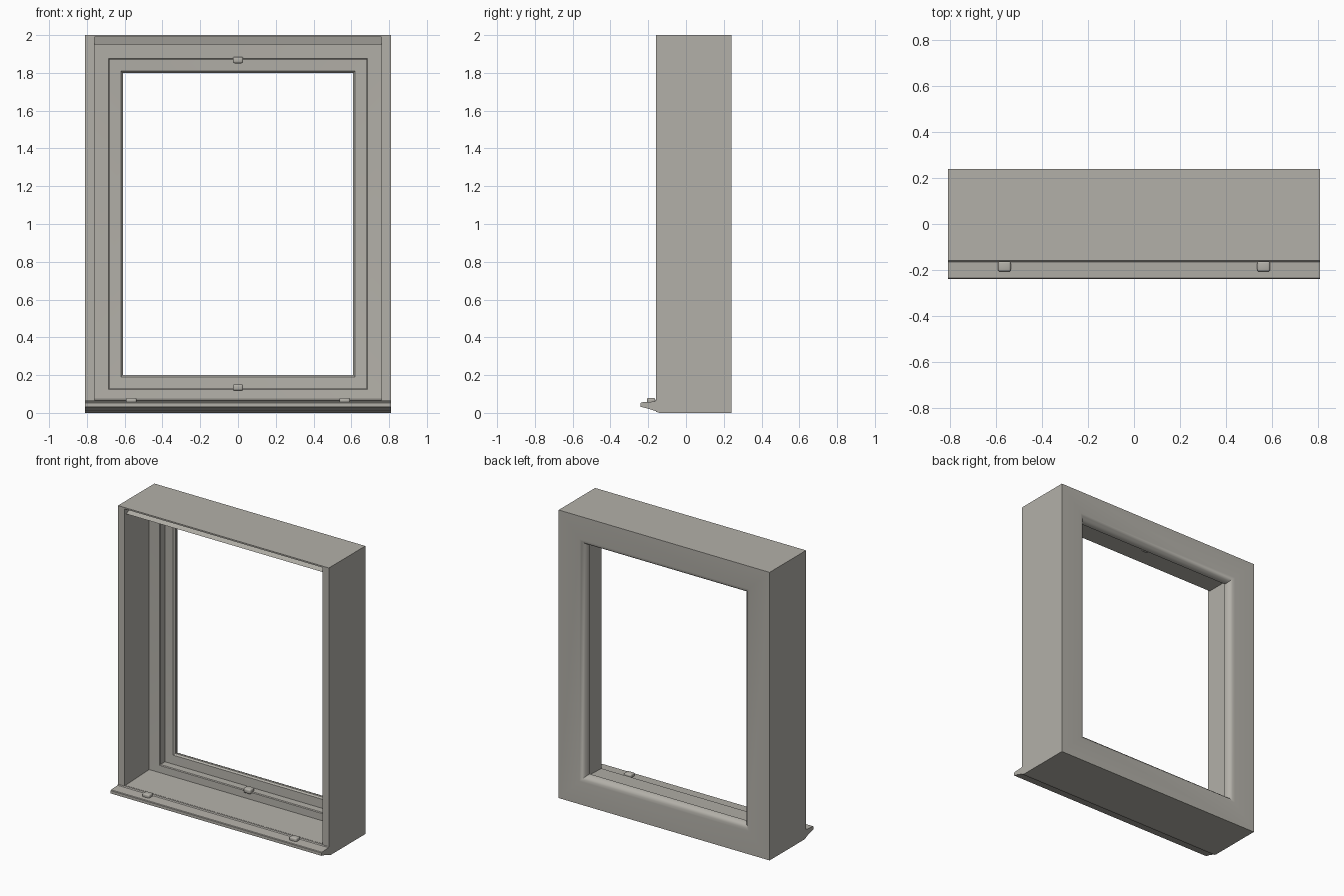
import bpy, bmesh
from mathutils import Vector

if "Cube" in bpy.data.objects:
    bpy.data.objects.remove(bpy.data.objects["Cube"], do_unlink=True)

paint = bpy.data.materials.new("warm grey")
paint.use_nodes = True
COLOUR = (0.45, 0.435, 0.395, 1)
paint.diffuse_color = COLOUR
paint.node_tree.nodes["Principled BSDF"].inputs["Base Color"].default_value = COLOUR


def finish(name, bm, smooth=True):
    """Turn a bmesh into a named, painted object."""
    bmesh.ops.recalc_face_normals(bm, faces=bm.faces)
    mesh = bpy.data.meshes.new(name)
    bm.to_mesh(mesh)
    bm.free()
    mesh.materials.append(paint)
    ob = bpy.data.objects.new(name, mesh)
    bpy.context.collection.objects.link(ob)
    if smooth:
        bpy.ops.object.select_all(action='DESELECT')
        ob.select_set(True)
        bpy.context.view_layer.objects.active = ob
        bpy.ops.object.shade_smooth_by_angle(angle=0.6)
    return ob


def prism(name, profile, half_width, smooth=True):
    """Extrude a (y, z) profile along x."""
    bm = bmesh.new()
    face = bm.faces.new([bm.verts.new((-half_width, y, z)) for y, z in profile])
    made = bmesh.ops.extrude_face_region(bm, geom=[face])["geom"]
    moved = [v for v in made if isinstance(v, bmesh.types.BMVert)]
    bmesh.ops.translate(bm, verts=moved, vec=(2 * half_width, 0, 0))
    return finish(name, bm, smooth)


def cut(target, cutter):
    mod = target.modifiers.new("cut", 'BOOLEAN')
    mod.operation = 'DIFFERENCE'
    mod.solver = 'EXACT'
    mod.object = cutter
    cutter.hide_render = True
    cutter.hide_viewport = True
    cutter.display_type = 'WIRE'


def cap(name, centre, size):
    """Small rounded drain cover."""
    bm = bmesh.new()
    bmesh.ops.create_cube(bm, size=1)
    bmesh.ops.scale(bm, verts=bm.verts, vec=size)
    bmesh.ops.bevel(bm, geom=bm.edges[:], offset=0.3 * min(size), segments=3,
                    profile=0.5, affect='EDGES')
    bmesh.ops.translate(bm, verts=bm.verts, vec=Vector(centre))
    return finish(name, bm)


# Mitred frame: an (inset, y) profile carried round the four corners
W, H = 0.81, 2.0
profile = [(0, -0.16), (0, 0.24), (0.16, 0.24), (0.175, 0.235), (0.19, 0.22),
           (0.2, 0.2), (0.2, 0.185), (0.19, 0.175), (0.13, 0.17), (0.13, 0.12),
           (0.125, 0.115), (0.05, 0.11), (0.05, -0.16)]
bm = bmesh.new()
rings = []
for sx, top in ((-1, 0), (1, 0), (1, 1), (-1, 1)):
    rings.append([bm.verts.new((sx * (W - t), y, H - t if top else t))
                  for t, y in profile])
n = len(profile)
for i in range(4):
    a, b = rings[i], rings[(i + 1) % 4]
    for j in range(n):
        k = (j + 1) % n
        bm.faces.new((a[j], a[k], b[k], b[j]))
frame = finish("window_frame", bm)

# Sloping slot under the front edge of the head
cut(frame, prism("head_slot_cutter",
                 [(-0.2, 1.945), (-0.16, 1.945), (-0.02, 1.99), (-0.2, 1.99)], 0.76, False))
# Slanted underside at the front
cut(frame, prism("underside_cutter",
                 [(-0.2, 0.019), (-0.14, 0), (-0.14, -0.02), (-0.2, -0.02)], 0.9, False))

# Projecting sill nose and sloping floor behind it
prism("sill_nose", [(-0.14, 0.003), (-0.21, 0.025), (-0.24, 0.032), (-0.24, 0.052),
                    (-0.236, 0.056), (-0.165, 0.06), (-0.159, 0.066), (-0.14, 0.066)], W)
prism("sill_floor", [(-0.15, 0.04), (-0.15, 0.067), (0.115, 0.077), (0.115, 0.04)], W - 0.045)

# Drain covers on the sill and at the middle of the rebate
for side, x in (("right", -0.565), ("left", 0.565)):
    cap("sill_cap_" + side, (x, -0.185, 0.065), (0.056, 0.045, 0.03))
for place, z in (("lower", 0.135), ("upper", 1.868)):
    cap("rebate_cap_" + place, (0, 0.12, z), (0.055, 0.05, 0.034))
